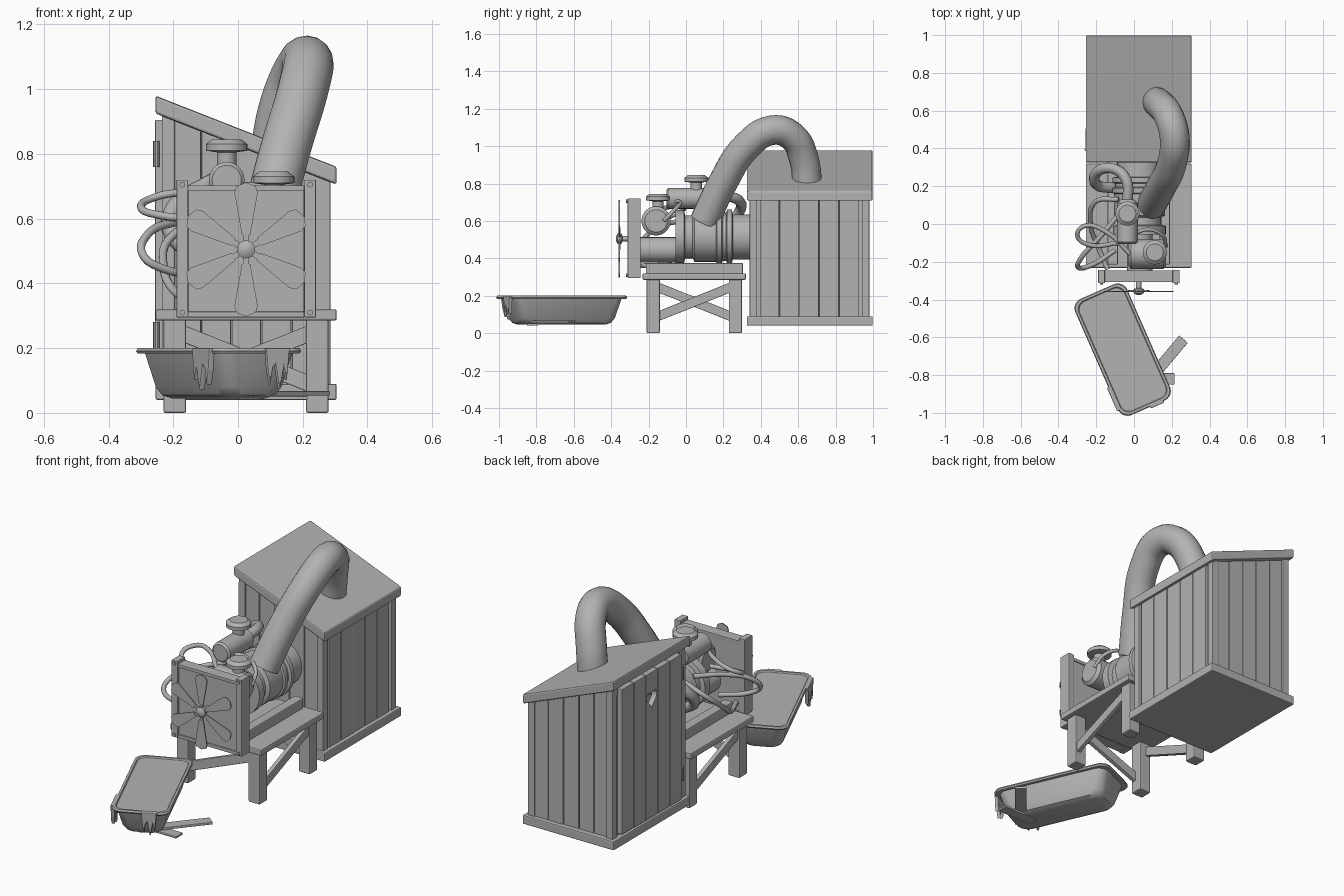
import bpy, bmesh, math, random
from mathutils import Matrix, Vector

if "Cube" in bpy.data.objects:
    bpy.data.objects.remove(bpy.data.objects["Cube"])
random.seed(4)

mat = bpy.data.materials.new("plain grey")
mat.use_nodes = True
grey = (0.45, 0.45, 0.45, 1)
mat.diffuse_color = grey
mat.node_tree.nodes["Principled BSDF"].inputs["Base Color"].default_value = grey


def finish(name, bm, smooth=True, bevel=0, matrix=None):
    if matrix:
        bm.transform(matrix)
    bmesh.ops.recalc_face_normals(bm, faces=bm.faces)
    me = bpy.data.meshes.new(name)
    bm.to_mesh(me)
    bm.free()
    me.materials.append(mat)
    ob = bpy.data.objects.new(name, me)
    bpy.context.collection.objects.link(ob)
    if bevel:
        mod = ob.modifiers.new("Bevel", "BEVEL")
        mod.width, mod.segments = bevel, 2
    if smooth:
        bpy.ops.object.select_all(action="DESELECT")
        ob.select_set(True)
        bpy.context.view_layer.objects.active = ob
        bpy.ops.object.shade_smooth_by_angle(angle=math.radians(35))
    return ob


def box(name, x, y, z, bevel=0.006, top=None, matrix=None):
    """Box from ranges; top(x) can slope the upper corners."""
    bm = bmesh.new()
    bmesh.ops.create_cube(bm, size=1)
    for v in bm.verts:
        up = v.co.z > 0
        v.co = [r[0] + (c + 0.5) * (r[1] - r[0]) for c, r in zip(v.co, (x, y, z))]
        if top and up:
            v.co.z = top(v.co.x)
    return finish(name, bm, False, bevel, matrix)


def place(a, b, h, axis):
    return {"x": (h, a, b), "y": (a, h, b), "z": (a, b, h)}[axis]


def prism(name, pts, lo, hi, axis, bevel=0, matrix=None):
    bm = bmesh.new()
    ends = [[bm.verts.new(place(a, b, h, axis)) for a, b in pts] for h in (lo, hi)]
    for ring in ends:
        bm.faces.new(ring)
    n = len(pts)
    for i in range(n):
        j = (i + 1) % n
        bm.faces.new((ends[0][i], ends[0][j], ends[1][j], ends[1][i]))
    return finish(name, bm, False, bevel, matrix)


def loft(name, rings, matrix=None):
    bm = bmesh.new()
    rows = [[bm.verts.new(p) for p in ring] for ring in rings]
    for r, s in zip(rows, rows[1:]):
        for i in range(len(r)):
            j = (i + 1) % len(r)
            bm.faces.new((r[i], r[j], s[j], s[i]))
    bm.faces.new(rows[0])
    bm.faces.new(rows[-1])
    return finish(name, bm, matrix=matrix)


def lathe(name, profile, origin, axis, n=28):
    turn = [2 * math.pi * i / n for i in range(n)]
    return loft(name, [[Vector(origin) + Vector(place(r * math.cos(t), r * math.sin(t), h, axis))
                        for t in turn] for r, h in profile])


def tube(name, pts, radius, sides=3):
    cu = bpy.data.curves.new(name, "CURVE")
    cu.dimensions = "3D"
    cu.bevel_depth, cu.bevel_resolution, cu.resolution_u = radius, sides, 6
    cu.use_fill_caps = True
    sp = cu.splines.new("BEZIER")
    sp.bezier_points.add(len(pts) - 1)
    for bp, p in zip(sp.bezier_points, pts):
        bp.co = p
        bp.handle_left_type = bp.handle_right_type = "AUTO"
    cu.materials.append(mat)
    ob = bpy.data.objects.new(name, cu)
    bpy.context.collection.objects.link(ob)


def brace(name, p, q, thin):
    """Flat diagonal board; thin is the axis of its thickness."""
    p, q = Vector(p), Vector(q)
    d = (q - p).normalized()
    t = Vector(place(0, 0, 1, thin))
    m = Matrix((d, t, d.cross(t))).transposed().to_4x4()
    m.translation = (p + q) / 2
    half = (q - p).length / 2
    box(name, (-half, half), (-0.012, 0.012), (-0.025, 0.025), 0.003, matrix=m)


# Shed: base, sloped roof, plank walls, corner posts
def roof_z(x):
    return 0.98 - (x + 0.255) * 0.393


def under(x):
    return roof_z(x) - 0.04


X0, X1, Y0, Y1 = -0.235, 0.285, 0.345, 0.975
box("shed_base", (-0.255, 0.305), (0.325, 0.998), (0.04, 0.09))
prism("shed_roof", [(-0.255, 0.98), (0.305, 0.76), (0.305, 0.705), (-0.255, 0.925)],
      0.325, 0.998, "y", 0.008)
box("shed_core", (X0 + 0.02, X1 - 0.02), (Y0 + 0.02, Y1 - 0.02), (0.06, 0.7), 0, under)
for i in range(5):
    a = Y0 + 0.05 + i * 0.106
    out = random.uniform(0, 0.007)
    box("side_plank", (X1 - 0.03, X1 - out), (a, a + 0.103), (0.07, 0.7), 0.003, under)
for i in range(5):
    a = X0 + 0.03 + i * 0.093
    for name, y in (("front_plank", Y0), ("back_plank", Y1)):
        s = 1 if y == Y0 else -1
        o = y + s * random.uniform(0, 0.007)
        box(name, (a, a + 0.09), sorted((o, y + s * 0.03)), (0.07, 0.7), 0.003, under)
for x in (X0, X1 - 0.04):
    for y in (Y0 - 0.005, Y1 - 0.035):
        box("corner_post", (x, x + 0.04), (y, y + 0.04), (0.07, 0.7), 0.003, under)

# Door with a heart cut-out
box("door_backing", (-0.226, -0.21), (0.36, 0.96), (0.07, 0.9), 0)
heart = []
for i in range(28):
    t = 2 * math.pi * i / 28
    h = 13 * math.cos(t) - 5 * math.cos(2 * t) - 2 * math.cos(3 * t) - math.cos(4 * t)
    heart.append((0.665 + 0.0028 * 16 * math.sin(t) ** 3, 0.76 + 0.0032 * h))
cutter = prism("heart_cutter", heart, -0.35, -0.227, "x")
cutter.hide_render = True
cutter.hide_viewport = True
for i in range(5):
    a = 0.405 + i * 0.104
    face = -0.252 - random.uniform(0, 0.004)
    plank = box("door_plank", (face, -0.22), (a, a + 0.101), (0.1, 0.905), 0.002)
    if 0.5 < a < 0.8:
        mod = plank.modifiers.new("Heart", "BOOLEAN")
        mod.operation, mod.object, mod.solver = "DIFFERENCE", cutter, "EXACT"
for z in (0.2, 0.76):
    lathe("door_hinge", [(0.01, 0), (0.01, 0.08)], (-0.252, 0.395, z), "z", 10)

# Engine stand: platform, legs, one diagonal per side
box("stand_top", (-0.255, 0.305), (-0.232, 0.32), (0.285, 0.32))
for a, b in ((-0.14, -0.085), (0.135, 0.19)):
    box("engine_rail", (a, b), (-0.215, 0.305), (0.315, 0.375))
for x in (-0.195, 0.245):
    for y in (-0.175, 0.264):
        box("stand_leg", (x - 0.035, x + 0.035), (y - 0.035, y + 0.035), (0, 0.29))
LO, HI = 0.08, 0.255
brace("front_brace", (-0.195, -0.19, LO), (0.245, -0.19, HI), "y")
brace("back_brace", (-0.195, 0.28, HI), (0.245, 0.28, LO), "y")
brace("left_brace", (0.26, -0.175, LO), (0.26, 0.264, HI), "x")
brace("right_brace", (-0.21, -0.175, HI), (-0.21, 0.264, LO), "x")

# Engine body
lathe("engine_body", [(0.1, -0.055), (0.14, -0.055), (0.14, -0.01), (0.115, -0.005), (0.115, 0.035),
                      (0.135, 0.045), (0.135, 0.16), (0.145, 0.165), (0.145, 0.19), (0.13, 0.195),
                      (0.13, 0.215), (0.145, 0.22), (0.145, 0.245), (0.12, 0.25), (0.12, 0.35)],
      (0.03, 0, 0.515), "y")
lathe("gearbox", [(0.068, -0.25), (0.068, -0.05)], (0.03, 0, 0.445), "y")
lathe("expansion_tank", [(0.06, -0.1), (0.078, -0.085), (0.078, 0.085), (0.06, 0.1)],
      (0.07, -0.16, 0.6), "x")
lathe("carburettor", [(0.045, -0.105), (0.055, -0.095), (0.055, 0.11), (0.035, 0.13)],
      (-0.035, 0, 0.72), "y")
for name, x, y, z in (("tank_cap", 0.11, -0.15, 0.7), ("carburettor_cap", -0.035, 0.055, 0.8)):
    lathe(name, [(0.03, -0.05), (0.03, 0.005), (0.064, 0.01), (0.064, 0.03), (0.045, 0.045)],
          (x, y, z), "z")

# Radiator and fan
box("radiator_core", (-0.155, 0.205), (-0.3, -0.25), (0.305, 0.7))
for x in (-0.19, 0.205):
    box("radiator_frame", (x, x + 0.036), (-0.312, -0.243), (0.295, 0.72), 0.003)
    for z in (0.31, 0.705):
        lathe("radiator_bolt", [(0.009, -0.32), (0.009, -0.31)], (x + 0.018, 0, z), "y", 8)
for z in (0.295, 0.685):
    box("radiator_rail", (-0.155, 0.205), (-0.308, -0.245), (z, z + 0.018), 0.002)
hub = Vector((0.025, 0, 0.505))
blade = [(-0.013, 0.045), (0.013, 0.045), (0.036, 0.175), (0.03, 0.195), (0, 0.207),
         (-0.03, 0.195), (-0.036, 0.175)]
for i in range(6):
    turn = Matrix.Translation(hub) @ Matrix.Rotation(i * math.pi / 3, 4, "Y")
    prism("fan_blade", blade, -0.36, -0.354, "y", matrix=turn)
    box("blade_arm", (-0.009, 0.009), (-0.358, -0.35), (0.02, 0.06), 0, matrix=turn)
lathe("fan_hub", [(0.012, -0.375), (0.028, -0.365), (0.028, -0.345), (0.014, -0.34), (0.014, -0.29)],
      hub, "y", 16)

# Exhaust elbow and hoses
tube("exhaust_pipe", [(0.09, 0.1, 0.6), (0.145, 0.2, 0.81), (0.2, 0.32, 0.995), (0.215, 0.46, 1.085),
                      (0.185, 0.57, 1.05), (0.14, 0.63, 0.93), (0.115, 0.65, 0.79)], 0.079, 6)
tube("intake_pipe", [(-0.035, 0.11, 0.72), (-0.04, 0.23, 0.73), (-0.1, 0.29, 0.7),
                     (-0.19, 0.28, 0.64), (-0.2, 0.21, 0.55), (-0.11, 0.19, 0.48)], 0.028)
tube("upper_hose", [(-0.02, -0.16, 0.66), (-0.15, -0.04, 0.68), (-0.26, -0.01, 0.665),
                    (-0.3, -0.06, 0.635), (-0.24, -0.11, 0.61), (-0.08, -0.1, 0.6)], 0.012)
tube("lower_hose", [(-0.08, 0.05, 0.6), (-0.19, -0.08, 0.59), (-0.28, -0.18, 0.55),
                    (-0.295, -0.23, 0.49), (-0.23, -0.22, 0.445), (-0.1, -0.14, 0.43)], 0.013)
tube("drain_hose", [(-0.08, 0.13, 0.6), (-0.2, 0.12, 0.55), (-0.23, 0.0, 0.45),
                    (-0.19, -0.12, 0.37), (-0.14, -0.24, 0.36)], 0.013)
tube("fuel_line", [(-0.04, -0.09, 0.7), (0.06, -0.03, 0.7), (0.15, -0.06, 0.66),
                   (0.17, -0.12, 0.6)], 0.01)

# Filled tub with overflow drips
tub = Matrix.Translation((-0.06, -0.665, 0)) @ Matrix.Rotation(math.radians(23.7), 4, "Z")


def rounded(w, l, r, z):
    ring = []
    for k in range(28):
        t = 2 * math.pi * (k + 0.5) / 28
        c, s = math.cos(t), math.sin(t)
        ring.append((math.copysign(w - r, c) + r * c, math.copysign(l - r, s) + r * s, z))
    return ring


loft("tub", [rounded(w, l, r, z) for w, l, r, z in (
    (0.07, 0.24, 0.05, 0.045), (0.094, 0.268, 0.06, 0.055), (0.108, 0.284, 0.06, 0.08),
    (0.13, 0.312, 0.055, 0.183), (0.146, 0.332, 0.055, 0.183), (0.15, 0.336, 0.055, 0.191),
    (0.146, 0.332, 0.055, 0.2), (0.134, 0.32, 0.05, 0.2), (0.13, 0.316, 0.05, 0.194))], tub)
drip = [(-0.04, 0.2), (-0.034, 0.13), (-0.026, 0.085), (-0.017, 0.14), (-0.008, 0.15),
        (0.006, 0.07), (0.02, 0.14), (0.03, 0.1), (0.04, 0.2)]
prism("end_drip", [(a + 0.05, b) for a, b in drip], -0.345, -0.325, "y", 0.004, tub)
prism("side_drip", [(a * 1.7 - 0.22, b) for a, b in drip], -0.158, -0.138, "x", 0.004, tub)

# Loose boards under the tub
box("loose_board", (0.0, 0.215), (-0.85, -0.79), (0.04, 0.052), 0.003)
lean = Matrix.Translation((0.14, -0.755, 0.06)) @ Matrix.Rotation(math.radians(50), 4, "Z")
box("crossed_board", (-0.19, 0.19), (-0.03, 0.03), (-0.007, 0.007), 0.003, matrix=lean)
